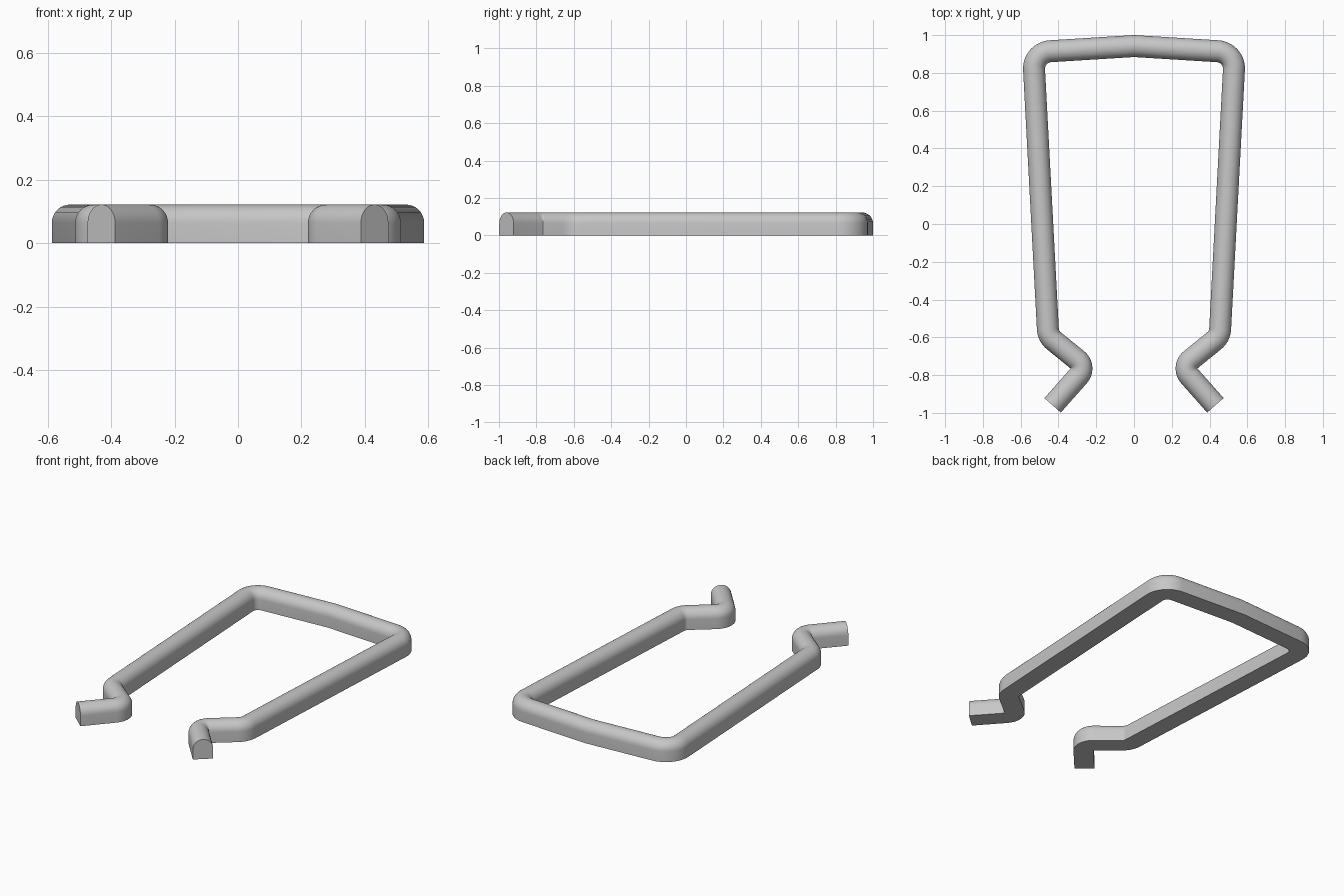
import bpy
import bmesh
from math import pi, sin, cos, tan
from mathutils import Vector

cube = bpy.data.objects.get("Cube")
if cube:
    bpy.data.objects.remove(cube, do_unlink=True)

HALF_WIDTH = 0.058
HEIGHT = 0.122

# Corners of the left half of the bar's centreline: x, y, bend radius
CORNERS = [
    (0.0, 0.942, 0),
    (0.534, 0.909, 0.092),
    (0.454, -0.594, 0.085),
    (0.252, -0.758, 0.06),
    (0.431, -0.96, 0),
]


def fillet(before, corner, after, radius, steps=10):
    """Points of a round bend tangent to both legs of a corner."""
    a = (before - corner).normalized()
    b = (after - corner).normalized()
    half = a.angle(b) / 2
    inward = (a + b).normalized()
    centre = corner + inward * radius / sin(half)
    start = corner + a * radius / tan(half) - centre
    end = corner + b * radius / tan(half) - centre
    # Sweep evenly from the start spoke to the end spoke
    middle = -inward
    across = (end - start).normalized()
    span = pi / 2 - half
    angles = [span * (2 * i / steps - 1) for i in range(steps + 1)]
    return [centre + (middle * cos(t) + across * sin(t)) * radius for t in angles]


def rounded_path(corners):
    pts = [Vector(c[:2]) for c in corners]
    path = [pts[0]]
    for i in range(1, len(pts) - 1):
        path += fillet(pts[i - 1], pts[i], pts[i + 1], corners[i][2])
    return path + [pts[-1]]


def sweep(name, path, profile):
    """Sweep a closed profile of (side, height) along a flat path with mitred joints."""
    bm = bmesh.new()
    rings = []
    for i, p in enumerate(path):
        d_in = (p - path[max(i - 1, 0)]).normalized()
        d_out = (path[min(i + 1, len(path) - 1)] - p).normalized()
        along = (d_in + d_out).normalized()
        stretch = 1 / max(along.dot(d_in), along.dot(d_out))
        side = Vector((-along.y, along.x)) * stretch
        rings.append([bm.verts.new((*(p + side * s), z)) for s, z in profile])
    n = len(profile)
    for r, q in zip(rings, rings[1:]):
        for j in range(n):
            k = (j + 1) % n
            bm.faces.new((r[j], r[k], q[k], q[j]))
    bm.faces.new(rings[0])
    bm.faces.new(rings[-1])
    bmesh.ops.recalc_face_normals(bm, faces=bm.faces)
    mesh = bpy.data.meshes.new(name)
    bm.to_mesh(mesh)
    bm.free()
    obj = bpy.data.objects.new(name, mesh)
    bpy.context.collection.objects.link(obj)
    return obj


# Flat-bottomed section with a half-round top
arc = [pi * i / 16 for i in range(17)]
section = [(-HALF_WIDTH, 0), (HALF_WIDTH, 0)]
section += [(HALF_WIDTH * cos(t), HEIGHT - HALF_WIDTH + HALF_WIDTH * sin(t)) for t in arc]

# Full centreline: left half plus its mirror image
left_half = rounded_path(CORNERS)
right_half = [Vector((-p.x, p.y)) for p in left_half[:0:-1]]
bar = sweep("bent_bar", right_half + left_half, section)

# Grey metal
grey = bpy.data.materials.new("plain grey")
grey.use_nodes = True
color = (0.57, 0.57, 0.57, 1)
grey.diffuse_color = color
grey.node_tree.nodes["Principled BSDF"].inputs["Base Color"].default_value = color
bar.data.materials.append(grey)

# Smooth bends, crisp bottom edges and ends
bpy.ops.object.select_all(action="DESELECT")
bar.select_set(True)
bpy.context.view_layer.objects.active = bar
bpy.ops.object.shade_smooth_by_angle(angle=pi / 6)
